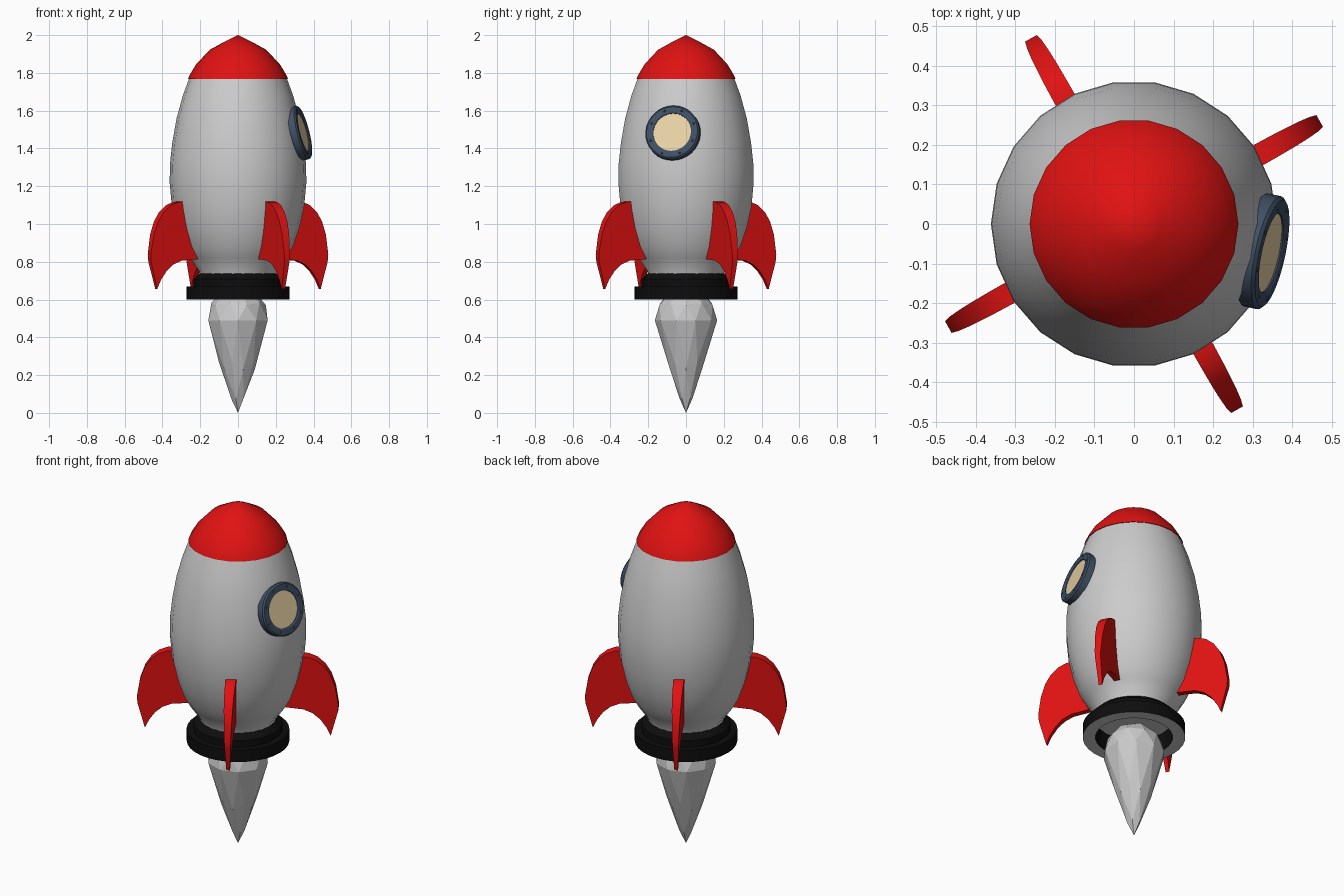
import bpy, bmesh, math
from mathutils import Matrix, Vector

if "Cube" in bpy.data.objects:
    bpy.data.objects.remove(bpy.data.objects["Cube"])


def material(name, rgb):
    m = bpy.data.materials.new(name)
    m.diffuse_color = (*rgb, 1)
    m.use_nodes = True
    m.node_tree.nodes["Principled BSDF"].inputs["Base Color"].default_value = m.diffuse_color
    return m


RED = material("red_paint", (0.75, 0.006, 0.006))
BLACK = material("black_metal", (0.004, 0.004, 0.004))
BLUE = material("slate_frame", (0.05, 0.08, 0.13))
CREAM = material("cream_glass", (0.83, 0.66, 0.38))
GREY = material("grey_metal", (0.6, 0.6, 0.6))


def finish(name, bm, mat=None, angle=None, matrix=None):
    bmesh.ops.recalc_face_normals(bm, faces=bm.faces[:])
    me = bpy.data.meshes.new(name)
    bm.to_mesh(me)
    bm.free()
    ob = bpy.data.objects.new(name, me)
    bpy.context.collection.objects.link(ob)
    if mat:
        me.materials.append(mat)
    if matrix:
        ob.matrix_world = matrix
    if angle:
        bpy.ops.object.select_all(action='DESELECT')
        ob.select_set(True)
        bpy.context.view_layer.objects.active = ob
        bpy.ops.object.shade_smooth_by_angle(angle=math.radians(angle))
    return ob


def lathe(name, profile, sides, mat=None, angle=35, matrix=None, closed=False):
    """Spin an (r, z) profile around z."""
    bm = bmesh.new()
    vs = [bm.verts.new((r, 0, z)) for r, z in profile]
    edges = [bm.edges.new(p) for p in zip(vs, vs[1:])]
    if closed:
        edges.append(bm.edges.new((vs[-1], vs[0])))
    bmesh.ops.spin(bm, geom=vs + edges, axis=(0, 0, 1), cent=(0, 0, 0),
                   angle=math.tau, steps=sides)
    bmesh.ops.remove_doubles(bm, verts=bm.verts[:], dist=1e-4)
    return finish(name, bm, mat, angle, matrix)


# Hull
lathe("hull", [(0, 0.70), (0.2, 0.70), (0.205, 0.75), (0.255, 0.82), (0.29, 0.88),
               (0.325, 0.98), (0.35, 1.09), (0.362, 1.22), (0.36, 1.32),
               (0.348, 1.43), (0.325, 1.56), (0.292, 1.68), (0.257, 1.775),
               (0, 1.775)], 22, angle=40)

# Nose cap, slightly overhanging the hull
lathe("nose_cap", [(0, 1.768), (0.264, 1.768), (0.258, 1.785), (0.222, 1.845),
                   (0.15, 1.922), (0.07, 1.966), (0, 2.0)], 22, RED, 45)

# Stepped engine ring with an open bore and a grey underside
ring = lathe("engine_ring", [(0, 0.71), (0.205, 0.71), (0.205, 0.60), (0.272, 0.60),
                             (0.272, 0.67), (0.235, 0.67), (0.235, 0.708),
                             (0.2, 0.74)], 32, BLACK, 30)
ring.data.materials.append(GREY)
for p in ring.data.polygons:
    if p.center.z < 0.605:
        p.material_index = 1

# Faceted exhaust flame: an icosphere drawn out to a point
bm = bmesh.new()
bmesh.ops.create_icosphere(bm, subdivisions=2, radius=1)
for v in bm.verts:
    x, y, z = v.co
    r = 0.165
    if z < -0.01:
        r *= max(0, 1 + z) ** 0.82 / max(math.sqrt(1 - min(z * z, 0.9999)), 1e-3)
        if z < -0.99:
            r = 0
    v.co = (x * r, y * r, 0.49 + z * (0.18 if z > 0 else 0.49))
finish("exhaust_flame", bm)

# Four swept fins, thinning towards the tip
outline = [(0.325, 1.12), (0.375, 1.117), (0.42, 1.10), (0.462, 1.065), (0.495, 1.015),
           (0.52, 0.945), (0.537, 0.84), (0.534, 0.80), (0.495, 0.655),
           (0.472, 0.705), (0.44, 0.75), (0.40, 0.785), (0.35, 0.806),
           (0.24, 0.815), (0.30, 0.98)]
for i in range(4):
    bm = bmesh.new()
    loops = [[bm.verts.new((r, s * (0.01 + 0.018 * (z - 0.655) / 0.465), z))
              for r, z in outline] for s in (-1, 1)]
    for loop in loops:
        bm.faces.new(loop)
    n = len(outline)
    for k in range(n):
        j = (k + 1) % n
        bm.faces.new((loops[0][k], loops[0][j], loops[1][j], loops[1][k]))
    finish(f"fin_{i + 1}", bm, RED, 35, Matrix.Rotation(math.radians(29 + 90 * i), 4, 'Z'))

# Porthole: frame, glass and rivets share one outward-facing placement
yaw, pitch = math.radians(-12), math.radians(14)
normal = Vector((math.cos(yaw) * math.cos(pitch), math.sin(yaw) * math.cos(pitch),
                 math.sin(pitch)))
place = Matrix.Translation((0.336 * math.cos(yaw), 0.336 * math.sin(yaw), 1.482)) \
    @ normal.to_track_quat('Z', 'Y').to_matrix().to_4x4()
lathe("porthole_frame", [(0.102, -0.03), (0.102, 0.018), (0.108, 0.022), (0.138, 0.022),
                         (0.146, 0.014), (0.146, -0.022)], 32, BLUE, 30, place, True)
lathe("porthole_glass", [(0, 0.014), (0.104, 0.014), (0.104, -0.02), (0, -0.02)],
      32, CREAM, 30, place)
for i in range(8):
    spot = Matrix.Rotation(math.tau * (i + 0.5) / 8, 4, 'Z') @ Matrix.Translation((0.123, 0, 0.02))
    lathe(f"porthole_rivet_{i + 1}", [(0, 0.005), (0.004, 0.005), (0.006, 0.002), (0.006, -0.003)],
          8, BLUE, 30, place @ spot)
